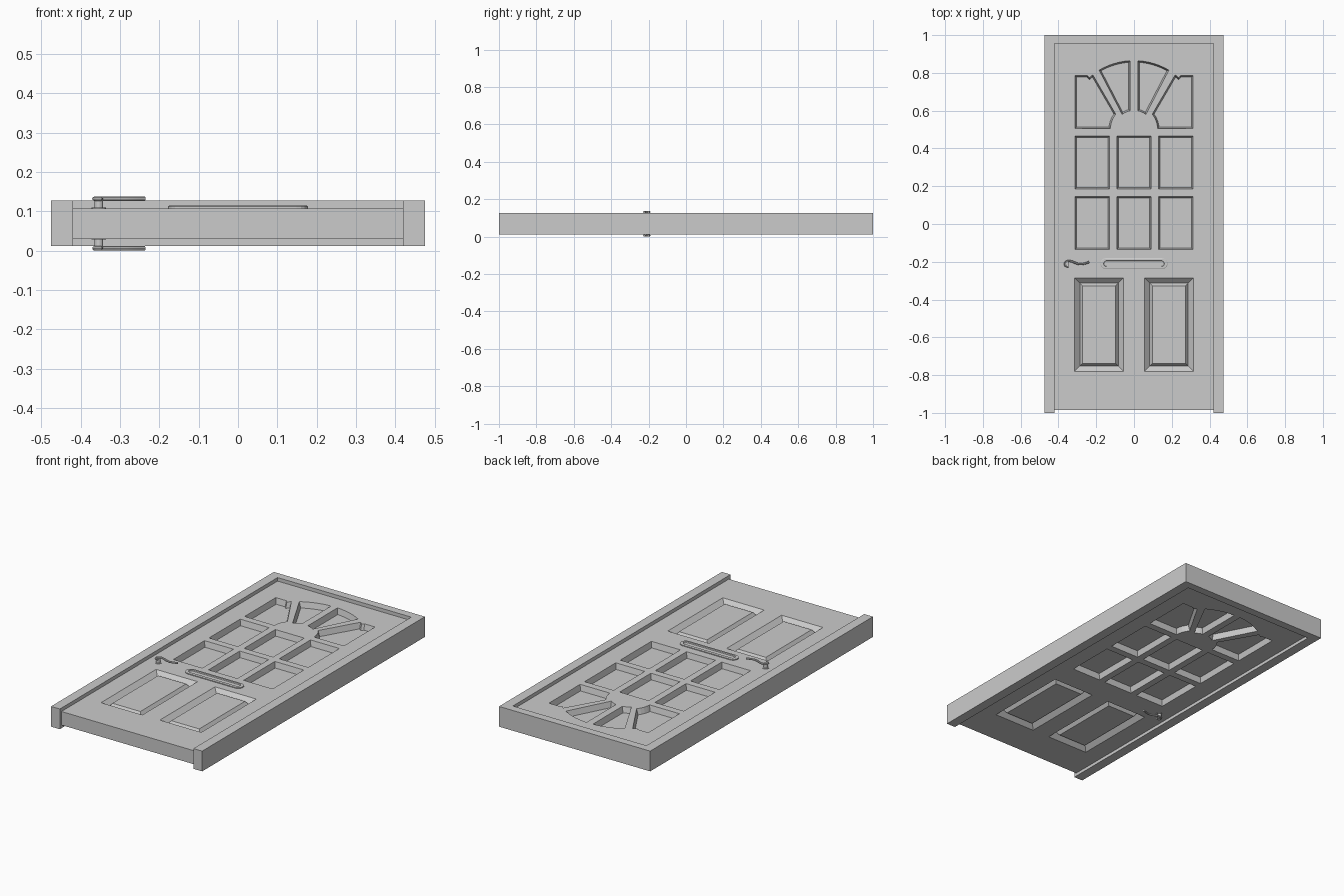
import bpy, bmesh, math
from mathutils import Vector

if "Cube" in bpy.data.objects:
    bpy.data.objects.remove(bpy.data.objects["Cube"])

paint = bpy.data.materials.new("grey_paint")
paint.diffuse_color = (0.6, 0.6, 0.6, 1)
paint.use_nodes = True
paint.node_tree.nodes["Principled BSDF"].inputs["Base Color"].default_value = paint.diffuse_color

MID = 0.0685            # mid plane of the door
HALF = 0.0385           # half thickness of the door leaf


def finish(bm, name):
    bmesh.ops.recalc_face_normals(bm, faces=bm.faces)
    mesh = bpy.data.meshes.new(name)
    bm.to_mesh(mesh)
    bm.free()
    ob = bpy.data.objects.new(name, mesh)
    bpy.context.collection.objects.link(ob)
    mesh.materials.append(paint)
    return ob


def ccw(pts):
    area = sum(a[0] * b[1] - b[0] * a[1] for a, b in zip(pts, pts[1:] + pts[:1]))
    return pts if area > 0 else pts[::-1]


def inset(pts, d):
    """Move every edge of a counter-clockwise outline inward by d."""
    out = []
    for i, p in enumerate(pts):
        p = Vector(p)
        e1 = (p - Vector(pts[i - 1])).normalized()
        e2 = (Vector(pts[(i + 1) % len(pts)]) - p).normalized()
        n1, n2 = Vector((-e1.y, e1.x)), Vector((-e2.y, e2.x))
        out.append(tuple(p + (n1 + n2) * d / (1 + n1.dot(n2))))
    return out


def rect(x0, x1, y0, y1):
    return [(x0, y0), (x1, y0), (x1, y1), (x0, y1)]


def mirror(pts):
    return ccw([(-x, y) for x, y in pts])


def ring(bm, pts, z):
    return [bm.verts.new((x, y, z)) for x, y in pts]


def bridge(bm, a, b):
    n = len(a)
    for i in range(n):
        bm.faces.new((a[i], a[(i + 1) % n], b[(i + 1) % n], b[i]))


def arc(r, p, q, n):
    """Arc around the fan centre between the directions of p and q."""
    c = 0.502
    a, b = (math.atan2(y - c, x) for x, y in (p, q))
    return [(r * math.cos(a + (b - a) * i / n), c + r * math.sin(a + (b - a) * i / n))
            for i in range(n + 1)]


# Window outlines: two rows of three, then the fan
windows = [rect(x0, x1, y0, y1)
           for y0, y1 in ((-0.135, 0.145), (0.185, 0.465))
           for x0, x1 in ((-0.312, -0.13), (-0.091, 0.091), (0.13, 0.312))]
fan = ccw(arc(0.363, (-0.02, 0.865), (-0.185, 0.815), 6)
          + arc(0.1, (-0.063, 0.58), (-0.02, 0.6), 3))
corner = ccw([(-0.312, 0.505), (-0.312, 0.785), (-0.245, 0.785), (-0.235, 0.775), (-0.218, 0.79)]
             + arc(0.125, (-0.095, 0.58), (-0.135, 0.505), 4))
windows += [fan, mirror(fan), corner, mirror(corner)]
panel = rect(-0.315, -0.055, -0.78, -0.285)
panels = [panel, mirror(panel)]

# Door leaf, with recesses on both faces
bm = bmesh.new()
outline = rect(-0.42, 0.42, -0.985, 0.955)
sides = []
for s in (1, -1):
    loops = []
    outer = ring(bm, outline, MID + s * HALF)
    sides.append(outer)
    loops.append(outer)
    for pts in windows:                       # steep walls to a flat pane
        top = ring(bm, pts, MID + s * HALF)
        low = ring(bm, inset(pts, 0.008), MID + s * 0.006)
        bridge(bm, top, low)
        bm.faces.new(low)
        loops.append(top)
    for pts in panels:                        # sloped groove around a raised field
        rings = [ring(bm, inset(pts, d), MID + s * (HALF - h))
                 for d, h in ((0, 0), (0.028, 0.027), (0.042, 0.008))]
        bridge(bm, rings[0], rings[1])
        bridge(bm, rings[1], rings[2])
        bm.faces.new(rings[2])
        loops.append(rings[0])
    edges = []
    for loop in loops:
        for a, b in zip(loop, loop[1:] + loop[:1]):
            edges.append(bm.edges.get((a, b)) or bm.edges.new((a, b)))
    bmesh.ops.triangle_fill(bm, edges=edges, use_beauty=True, normal=(0, 0, s))
bridge(bm, sides[0], sides[1])
finish(bm, "door_leaf")

# Frame around the top and both long sides
bm = bmesh.new()
pts = [(-0.475, -1), (-0.42, -1), (-0.42, 0.955), (0.42, 0.955),
       (0.42, -1), (0.475, -1), (0.475, 1), (-0.475, 1)]
low, top = ring(bm, pts, 0.012), ring(bm, pts, 0.127)
bridge(bm, low, top)
bm.faces.new(low)
bm.faces.new(top)
finish(bm, "door_frame")

# Letter slot: rounded rim around a lower flap


def stadium(half_len, r, n=8):
    out = []
    for side, start in ((1, -math.pi / 2), (-1, math.pi / 2)):
        for i in range(n + 1):
            a = start + math.pi * i / n
            out.append((side * (half_len - r) + r * math.cos(a), -0.21 + r * math.sin(a)))
    return out


bm = bmesh.new()
rings = [ring(bm, stadium(h, r), z) for h, r, z in
         ((0.178, 0.029, 0.106), (0.178, 0.029, 0.112), (0.175, 0.026, 0.114),
          (0.161, 0.016, 0.114), (0.159, 0.014, 0.1085))]
for a, b in zip(rings, rings[1:]):
    bridge(bm, a, b)
bm.faces.new(rings[-1])
finish(bm, "letter_slot")

# Curled lever handles on both faces
path = [(-0.347, -0.224), (-0.362, -0.226), (-0.367, -0.207), (-0.352, -0.194),
        (-0.325, -0.199), (-0.300, -0.211), (-0.270, -0.214), (-0.237, -0.201)]
for s, side in ((1, "front"), (-1, "back")):
    curve = bpy.data.curves.new(side + "_lever", "CURVE")
    curve.dimensions = "3D"
    curve.bevel_depth = 0.0055
    curve.bevel_resolution = 2
    curve.use_fill_caps = True
    spline = curve.splines.new("NURBS")
    spline.points.add(len(path) - 1)
    for p, (x, y) in zip(spline.points, path):
        p.co = (x, y, MID + s * 0.063, 1)
    spline.use_endpoint_u = True
    spline.order_u = 3
    spline.resolution_u = 5
    lever = bpy.data.objects.new(side + "_lever", curve)
    bpy.context.collection.objects.link(lever)
    curve.materials.append(paint)
    bpy.ops.object.select_all(action="DESELECT")
    lever.select_set(True)
    bpy.context.view_layer.objects.active = lever
    bpy.ops.object.convert(target="MESH")
    bpy.ops.object.shade_smooth_by_angle()
    # stem and thin backing plate
    for part, r, z0, z1 in (("stem", 0.011, HALF - 0.002, 0.065), ("rose", 0.018, HALF - 0.002, HALF + 0.002)):
        bm = bmesh.new()
        circle = [(-0.354 + r * math.cos(i * math.pi / 8), -0.21 + r * math.sin(i * math.pi / 8))
                  for i in range(16)]
        a, b = ring(bm, circle, MID + s * z0), ring(bm, circle, MID + s * z1)
        bridge(bm, a, b)
        bm.faces.new(a)
        bm.faces.new(b)
        finish(bm, side + "_" + part)
